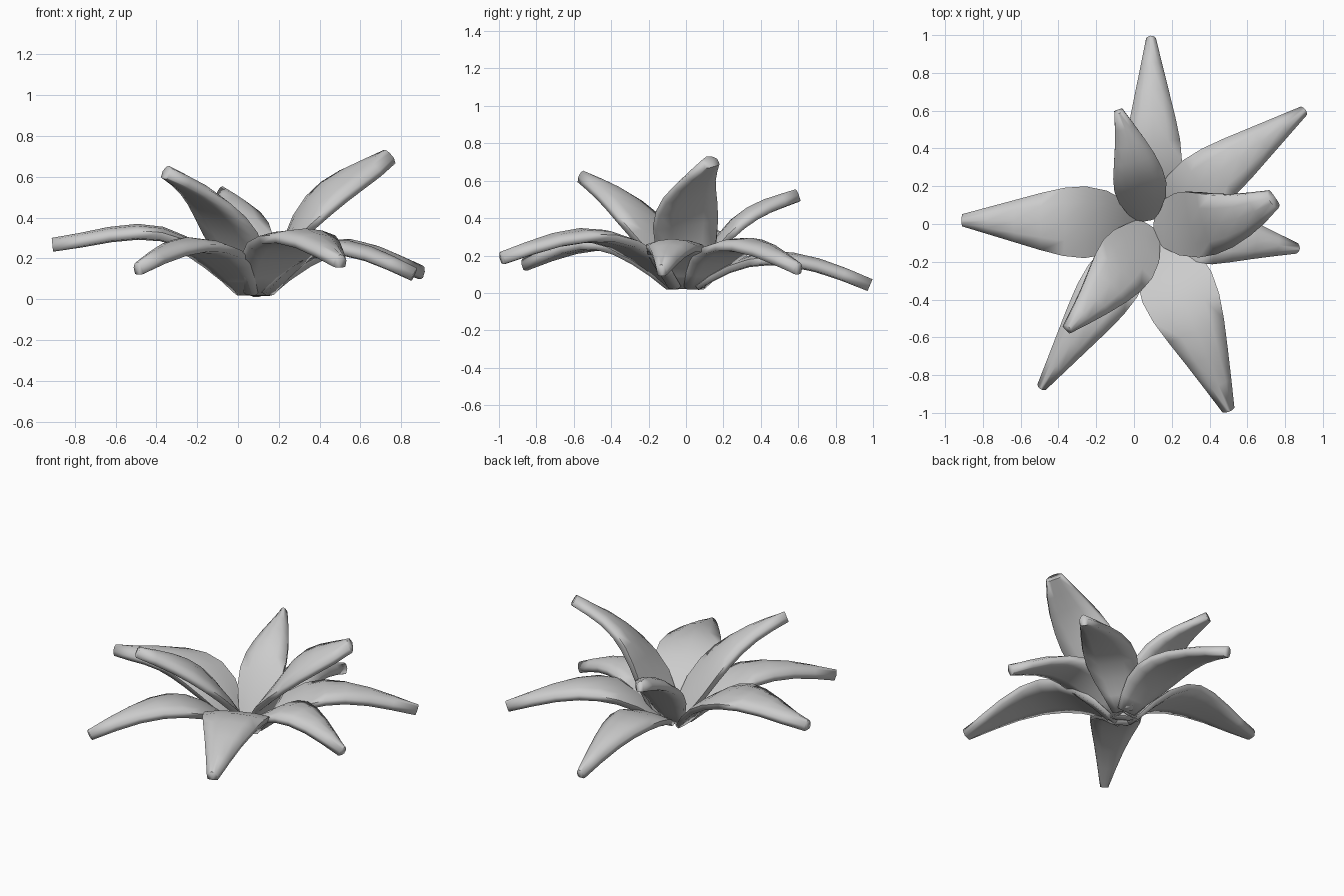
import bpy, bmesh, math
from mathutils import Vector, Matrix

cube = bpy.data.objects.get("Cube")
if cube:
    bpy.data.objects.remove(cube)

grey = bpy.data.materials.new("leaf_grey")
grey.use_nodes = True
GREY = (0.6, 0.6, 0.6, 1)
grey.diffuse_color = GREY
grey.node_tree.nodes["Principled BSDF"].inputs["Base Color"].default_value = GREY

# Along the leaf: fraction, relative half width, thickness, height of the domed top
STATIONS = [(0, .4, .06, .1), (.08, .64, .08, .1), (.18, .89, .09, .12), (.3, 1, .095, .18),
            (.42, .95, .1, .28), (.55, .8, .1, .34), (.7, .59, .095, .36),
            (.85, .38, .09, .36), (1, .17, .085, .36)]
# Thick blade cross-section: domed top (second value above 0), narrow rim, nearly flat underside
SECTION = [(1, 0), (.55, .72), (0, 1), (-.55, .72), (-1, 0),
           (-.95, -.38), (-.5, -.44), (0, -.44), (.5, -.44), (.95, -.38)]


def height(t, z):
    """Smooth curve through four evenly spaced heights."""
    total = 0
    for i in range(4):
        term = z[i]
        for j in range(4):
            if i != j:
                term *= (t * 3 - j) / (i - j)
        total += term
    return total


def leaf(name, base, tip, heights, width, roll=0, bow=0, taper=1):
    start, end = Vector((*base, 0)), Vector((*tip, 0))
    run = end - start
    side0 = Vector((run.y, -run.x, 0)).normalized()

    def point(t):
        p = start + run * t + side0 * bow * math.sin(math.pi * t)
        p.z = height(t, heights)
        return p

    bm = bmesh.new()
    rings = []
    for t, w, thick, dome in STATIONS:
        tangent = (point(t + .02) - point(t - .02)).normalized()
        side = Vector((tangent.y, -tangent.x, 0)).normalized()
        side = Matrix.Rotation(roll * min(1, t * 3), 3, tangent) @ side
        normal = side.cross(tangent)
        half = width * w ** taper
        rings.append([bm.verts.new(point(t) + side * (u * half)
                                   + normal * (thick * (v * dome if v > 0 else v)))
                      for u, v in SECTION])
    n = len(SECTION)
    for a, b in zip(rings, rings[1:]):
        for i in range(n):
            bm.faces.new((a[i], a[(i + 1) % n], b[(i + 1) % n], b[i]))
    bm.faces.new(rings[0])
    bm.faces.new(rings[-1])
    bmesh.ops.recalc_face_normals(bm, faces=bm.faces)
    mesh = bpy.data.meshes.new(name)
    bm.to_mesh(mesh)
    bm.free()
    mesh.materials.append(grey)
    obj = bpy.data.objects.new(name, mesh)
    bpy.context.collection.objects.link(obj)
    bpy.ops.object.select_all(action='DESELECT')
    obj.select_set(True)
    bpy.context.view_layer.objects.active = obj
    bpy.ops.object.shade_smooth_by_angle(angle=math.radians(85))


# Low spreading leaves
leaf("back_leaf", (.11, .05), (.09, .985), (.035, .185, .16, .045), .15)
leaf("back_left_leaf", (.12, .04), (.9, .6), (.035, .25, .24, .135), .16)
leaf("left_leaf", (.12, -.03), (.865, -.13), (.035, .245, .235, .125), .16, 0, -.01)
leaf("front_left_leaf", (.1, -.06), (.5, -.985), (.035, .29, .295, .19), .2, 0, -.01)
leaf("front_right_leaf", (.05, -.06), (-.49, -.865), (.035, .25, .255, .155), .155)
leaf("right_leaf", (.02, .005), (-.91, .02), (.035, .305, .325, .27), .19)

# Upright inner leaves
leaf("upper_left_leaf", (.11, .01), (.735, .125), (.035, .41, .59, .705), .18, .28, .06, .7)
leaf("upper_front_leaf", (.08, -.01), (-.35, -.555), (.035, .36, .53, .625), .165, -.1, -.025)
leaf("upper_back_leaf", (.06, .02), (-.08, .595), (.035, .33, .46, .525), .14, 0, .02)
